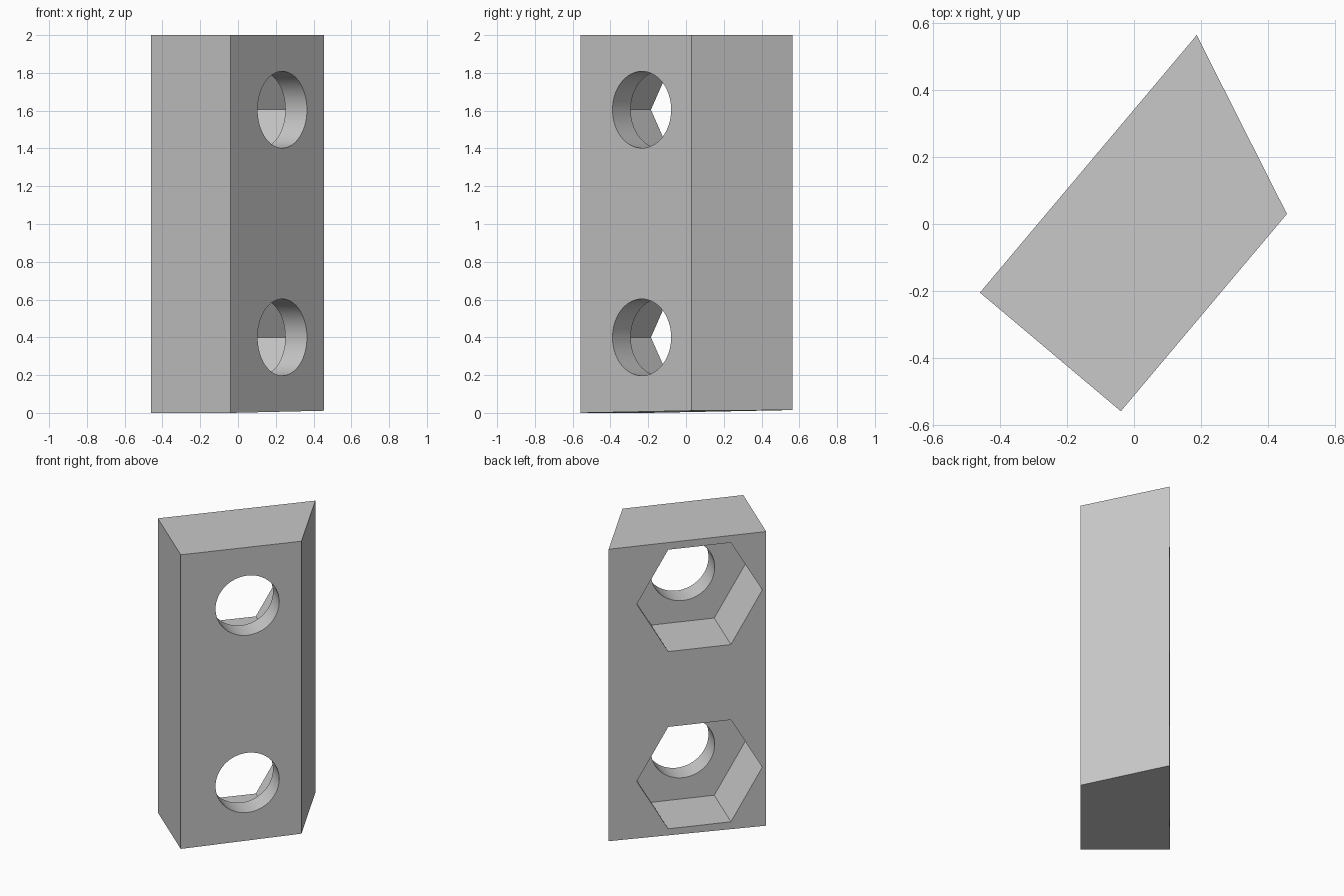
import bpy, bmesh, math
from mathutils import Matrix, Vector

cube = bpy.data.objects.get("Cube")
if cube:
    bpy.data.objects.remove(cube, do_unlink=True)

# Plain grey material
grey = bpy.data.materials.new("light grey")
grey.use_nodes = True
colour = (0.58, 0.58, 0.58, 1)
grey.diffuse_color = colour
grey.node_tree.nodes["Principled BSDF"].inputs["Base Color"].default_value = colour

# Block directions: along its width, up, and out through the narrow face
along = Vector((0.644, 0.765, 0)).normalized()
up = Vector((0, 0, 1))
out = along.cross(up)
frame = Matrix((along, up, out)).transposed().to_4x4()
WIDE, NARROW = -0.22, 0.33


def finish(name, bm):
    mesh = bpy.data.meshes.new(name)
    bmesh.ops.recalc_face_normals(bm, faces=bm.faces)
    bm.to_mesh(mesh)
    bm.free()
    mesh.materials.append(grey)
    obj = bpy.data.objects.new(name, mesh)
    bpy.context.collection.objects.link(obj)
    return obj


def cutter(name, sides, radius, start, end, z, turn=0):
    bm = bmesh.new()
    place = (frame @ Matrix.Translation((-0.028, z, (start + end) / 2))
             @ Matrix.Rotation(turn, 4, 'Z'))
    bmesh.ops.create_cone(bm, cap_ends=True, segments=sides, radius1=radius,
                          radius2=radius, depth=end - start, matrix=place)
    obj = finish(name, bm)
    obj.hide_render = True
    return obj


# Four-sided block with a very slightly sloping underside
bm = bmesh.new()
corners = [(-0.453, WIDE), (-0.453, NARROW), (0.317, NARROW), (0.552, WIDE)]
rings = []
for top in (False, True):
    rings.append([bm.verts.new(along * u + out * n +
                               up * (2 if top else 0.015 * (u + 0.453)))
                  for u, n in corners])
bm.faces.new(rings[0])
bm.faces.new(rings[1])
for i in range(4):
    j = (i + 1) % 4
    bm.faces.new((rings[0][i], rings[0][j], rings[1][j], rings[1][i]))
block = finish("block", bm)

# Round bolt holes opening into hexagonal nut pockets
cutters = []
for label, z in (("lower", 0.4), ("upper", 1.605)):
    cutters.append(cutter(label + "_nut_pocket", 6, 0.4, WIDE - 0.2,
                          NARROW - 0.15, z, math.pi / 6))
    cutters.append(cutter(label + "_bolt_hole", 64, 0.203, 0, NARROW + 0.2, z))
for c in cutters:
    mod = block.modifiers.new(c.name, 'BOOLEAN')
    mod.operation = 'DIFFERENCE'
    mod.solver = 'EXACT'
    mod.object = c

# Apply the cuts and keep the sharp edges crisp
bpy.ops.object.select_all(action='DESELECT')
block.select_set(True)
bpy.context.view_layer.objects.active = block
for c in cutters:
    bpy.ops.object.modifier_apply(modifier=c.name)
for c in cutters:
    bpy.data.objects.remove(c, do_unlink=True)
bpy.ops.object.shade_smooth_by_angle(angle=math.radians(30))
